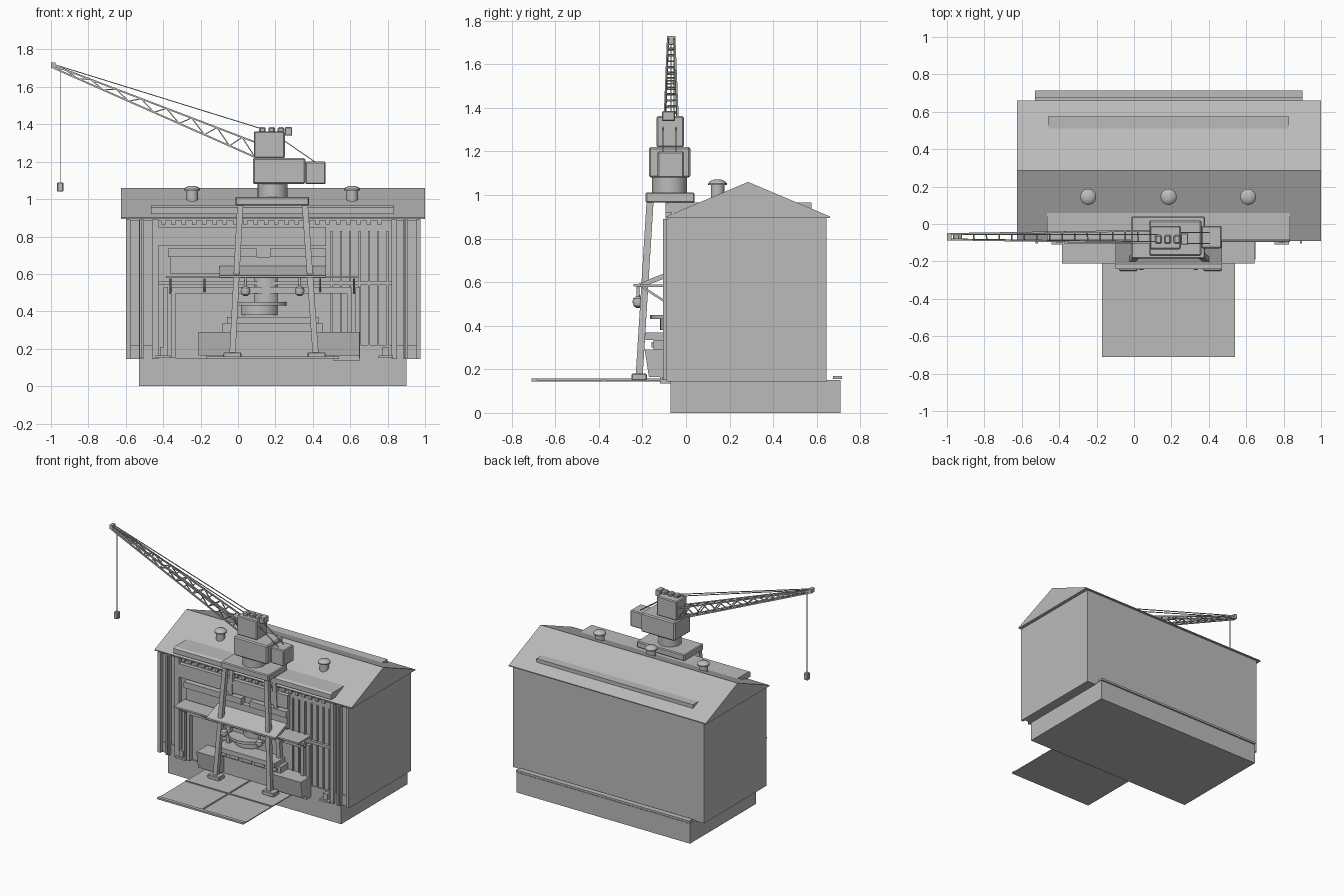
import bpy, bmesh, math
from mathutils import Vector

grey = bpy.data.materials.new("warm_grey")
grey.diffuse_color = (0.5, 0.5, 0.5, 1)


def finish(name, bm):
    bmesh.ops.recalc_face_normals(bm, faces=bm.faces)
    me = bpy.data.meshes.new(name)
    bm.to_mesh(me)
    bm.free()
    me.materials.append(grey)
    ob = bpy.data.objects.new(name, me)
    bpy.context.collection.objects.link(ob)
    return ob


def box(name, x0, x1, y0, y1, z0, z1, bevel=0):
    bm = bmesh.new()
    bmesh.ops.create_cube(bm, size=1)
    for v in bm.verts:
        v.co = ((x0 + x1) / 2 + v.co.x * (x1 - x0), (y0 + y1) / 2 + v.co.y * (y1 - y0),
                (z0 + z1) / 2 + v.co.z * (z1 - z0))
    if bevel:
        bmesh.ops.bevel(bm, geom=bm.edges[:], offset=bevel, segments=1, affect='EDGES')
    return finish(name, bm)


def extrude_x(name, profile, x0, x1):
    """Prism along x from a (y, z) outline."""
    bm = bmesh.new()
    f = bm.faces.new([bm.verts.new((x0, y, z)) for y, z in profile])
    r = bmesh.ops.extrude_face_region(bm, geom=[f])
    for v in r["geom"]:
        if isinstance(v, bmesh.types.BMVert):
            v.co.x = x1
    return finish(name, bm)


def lathe(name, x, y, profile, n=24):
    """Turned part from (radius, z) points, closed at both ends."""
    bm = bmesh.new()
    rings = [[bm.verts.new((x + r * math.cos(math.tau * i / n), y + r * math.sin(math.tau * i / n), z))
              for i in range(n)] for r, z in profile]
    for a, b in zip(rings, rings[1:]):
        for i in range(n):
            bm.faces.new((a[i], a[(i + 1) % n], b[(i + 1) % n], b[i]))
    bm.faces.new(rings[0])
    bm.faces.new(rings[-1])
    return finish(name, bm)


def bars(name, segs, w, d=None):
    """Square bars between pairs of points, joined as one part."""
    d = d or w
    bm = bmesh.new()
    for a, b in segs:
        a, b = Vector(a), Vector(b)
        t = (b - a).normalized()
        s = t.cross(Vector((0, 1, 0))).normalized()
        u = s.cross(t)
        ends = [[bm.verts.new(p + s * i * w / 2 + u * j * d / 2)
                 for i, j in ((-1, -1), (1, -1), (1, 1), (-1, 1))] for p in (a, b)]
        bm.faces.new(ends[0])
        bm.faces.new(ends[1])
        for i in range(4):
            k = (i + 1) % 4
            bm.faces.new((ends[0][i], ends[0][k], ends[1][k], ends[1][i]))
    return finish(name, bm)


# Quay base, rear kerb and hall
box("base", -0.53, 0.90, -0.07, 0.71, 0, 0.15)
box("rear_kerb", -0.53, 0.90, 0.675, 0.715, 0.155, 0.17)
box("hall", -0.60, 0.975, -0.06, 0.645, 0.145, 0.90)
extrude_x("roof", [(-0.09, 0.895), (0.66, 0.895), (0.66, 0.902), (0.285, 1.06), (-0.09, 0.902)], -0.625, 1.0)
extrude_x("rear_skylight", [(0.575, 0.92), (0.575, 0.965), (0.51, 0.965), (0.51, 0.92)], -0.46, 0.83)
extrude_x("front_skylight", [(-0.095, 0.92), (-0.095, 0.955), (-0.08, 0.965), (0.08, 0.965), (0.08, 0.92)],
          -0.465, 0.835)
for x in (-0.245, 0.185, 0.61):
    lathe("roof_vent", x, 0.145, [(0.031, 0.97), (0.031, 1.045), (0.043, 1.045), (0.043, 1.053),
                                  (0.034, 1.064), (0.016, 1.071)])

# Facade columns and ribs
for x0, x1 in ((-0.60, -0.575), (-0.53, -0.505), (-0.46, -0.425), (0.82, 0.85), (0.885, 0.905), (0.955, 0.975)):
    box("facade_column", x0, x1, -0.09, -0.06, 0.145, 0.89)
for x in (-0.52, 0.893):
    box("drain_pipe", x - 0.006, x + 0.006, -0.105, -0.09, 0.15, 0.89)
for i in range(7):
    x = 0.50 + i * 0.05
    box("bay_rib", x - 0.005, x + 0.005, -0.072, -0.06, 0.22, 0.83)
for i in range(22):
    x = -0.40 + i * 0.055
    box("dentil", x - 0.012, x + 0.012, -0.078, -0.06, 0.865, 0.888)

# Facade beams: x0, x1, front y, z0, z1
for x0, x1, y, z0, z1 in ((-0.60, 0.975, -0.08, 0.885, 0.90), (-0.43, 0.83, -0.08, 0.54, 0.56),
                          (-0.60, -0.43, -0.07, 0.145, 0.22), (0.65, 0.975, -0.07, 0.145, 0.22),
                          (-0.425, 0.47, -0.09, 0.75, 0.85), (-0.375, 0.10, -0.105, 0.69, 0.735),
                          (0.17, 0.47, -0.105, 0.69, 0.735), (-0.36, 0.47, -0.095, 0.60, 0.69),
                          (-0.34, 0.60, -0.095, 0.495, 0.53)):
    box("facade_beam", x0, x1, y, -0.06, z0, z1)
for x in (-0.385, -0.345, 0.595, 0.64):
    box("door_post", x - 0.012, x + 0.012, -0.095, -0.06, 0.15, 0.53)

# Stepped entrance with rounded tiers
for r, z0, z1 in ((0.11, 0.38, 0.43), (0.155, 0.43, 0.45), (0.08, 0.45, 0.58)):
    lathe("entrance_tier", 0.115 if r > 0.1 else 0.15, -0.01, [(r, z0), (r, z1)])
box("entrance_block", -0.085, 0.455, -0.15, -0.06, 0.29, 0.335)
box("entrance_step", -0.08, 0.45, -0.12, -0.06, 0.15, 0.29)
box("entrance_ledge", -0.06, 0.43, -0.185, -0.06, 0.335, 0.37)
for i in range(5):
    x = -0.03 + i * 0.105
    box("entrance_panel", x - 0.04, x + 0.04, -0.158, -0.15, 0.30, 0.325)

# Sloped bins beside the legs
for x0, x1 in ((-0.21, -0.03), (0.41, 0.65)):
    extrude_x("bin", [(-0.19, 0.29), (-0.17, 0.165), (-0.06, 0.165), (-0.06, 0.29)], x0, x1)
box("mooring_plate", 0.51, 0.65, -0.12, -0.06, 0.135, 0.165)
for x in (-0.40, 0.79):
    box("bollard_base", x - 0.04, x + 0.04, -0.11, -0.06, 0.15, 0.165)
    box("bollard", x - 0.018, x + 0.018, -0.10, -0.06, 0.165, 0.21)

# Walkway with struts and lamps
box("walkway", -0.385, 0.645, -0.21, -0.06, 0.578, 0.59)
box("walkway_front", -0.10, 0.47, -0.24, -0.20, 0.58, 0.592)
extrude_x("walkway_canopy", [(-0.225, 0.59), (-0.09, 0.645), (-0.09, 0.62), (-0.20, 0.578)], -0.10, 0.47)
bars("walkway_struts", [((x, -0.20, 0.578), (x, -0.08, 0.50)) for x in (-0.36, -0.18, 0.44, 0.62)], 0.01)
for x in (0.04, 0.33):
    lathe("lamp", x, -0.22, [(0.006, 0.58), (0.008, 0.535), (0.022, 0.525), (0.026, 0.508),
                             (0.02, 0.49), (0.008, 0.482)], 16)

# Landing deck of four panels with raised seams
box("deck", -0.17, 0.54, -0.71, -0.06, 0.145, 0.152)
box("deck_edge", -0.17, 0.54, -0.71, -0.685, 0.152, 0.158)
box("deck_cross_seam", -0.17, 0.54, -0.38, -0.37, 0.152, 0.157)
box("deck_long_seam", 0.18, 0.19, -0.685, -0.06, 0.152, 0.157)

# Crane gantry
bars("gantry_legs", [((0.012, -0.165, 0.97), (-0.03, -0.215, 0.17)),
                     ((0.358, -0.165, 0.97), (0.415, -0.215, 0.17))], 0.032, 0.032)
bars("gantry_rear_legs", [((0.012, -0.08, 0.97), (-0.03, -0.08, 0.17)),
                          ((0.358, -0.08, 0.97), (0.415, -0.08, 0.17))], 0.03)
for x in (-0.03, 0.42):
    box("gantry_foot", x - 0.048, x + 0.048, -0.25, -0.18, 0.15, 0.18, 0.004)
box("gantry_top", -0.015, 0.38, -0.185, 0.04, 0.965, 1.012, 0.006)

# Crane house
lathe("turntable", 0.185, -0.075, [(0.08, 1.01), (0.08, 1.08)])
box("crane_house", 0.08, 0.36, -0.17, 0.02, 1.08, 1.22, 0.008)
box("counterweight", 0.36, 0.468, -0.13, -0.01, 1.08, 1.20, 0.006)
box("crane_tower", 0.085, 0.25, -0.135, -0.01, 1.22, 1.362, 0.006)
box("winch_bracket", 0.25, 0.29, -0.11, -0.05, 1.34, 1.385, 0.004)
for x in (0.13, 0.18, 0.23):
    box("pulley", x - 0.018, x + 0.018, -0.105, -0.06, 1.355, 1.385, 0.007)

# Lattice jib
def node(t, side, top):
    """Point on a jib chord, t = 0 at the house and 1 at the tip."""
    z = (1.305 + 0.412 * t) if top else (1.225 + 0.478 * t)
    return Vector((0.09 - 1.08 * t, -0.068 + side * (0.032 - 0.017 * t), z))


N = 16
chords = [(node(0, s, k), node(1, s, k)) for s in (-1, 1) for k in (0, 1)]
lattice = []
for i in range(N):
    a, b = i / N, (i + 1) / N
    for s in (-1, 1):
        lattice.append((node(a, s, i % 2), node(b, s, 1 - i % 2)))
    for k in (0, 1):
        lattice.append((node(a, -1, k), node(a + 0.002, 1, k)))
bars("jib_chords", chords, 0.009)
bars("jib_lattice", lattice, 0.006)
box("jib_head", -1.0, -0.975, -0.088, -0.048, 1.70, 1.73)

# Cables and hook block
cables = [((-0.99, -0.068 + s * 0.012, 1.722), (0.13, -0.075 + s * 0.02, 1.375)) for s in (-1, 1)]
cables += [((0.25, -0.075 + s * 0.03, 1.31), (0.41, -0.075 + s * 0.03, 1.2)) for s in (-1, 1)]
bars("stay_cables", cables, 0.005)
bars("hoist_cable", [((-0.95, -0.068, 1.69), (-0.95, -0.068, 1.08))], 0.004)
box("hook_block", -0.967, -0.933, -0.085, -0.051, 1.04, 1.09, 0.004)

# Smooth only the turned parts
for ob in bpy.data.objects:
    ob.select_set(ob.name.startswith(("roof_vent", "lamp", "turntable", "entrance_tier")))
    if ob.select_get():
        bpy.context.view_layer.objects.active = ob
bpy.ops.object.shade_smooth_by_angle(angle=math.radians(35))
